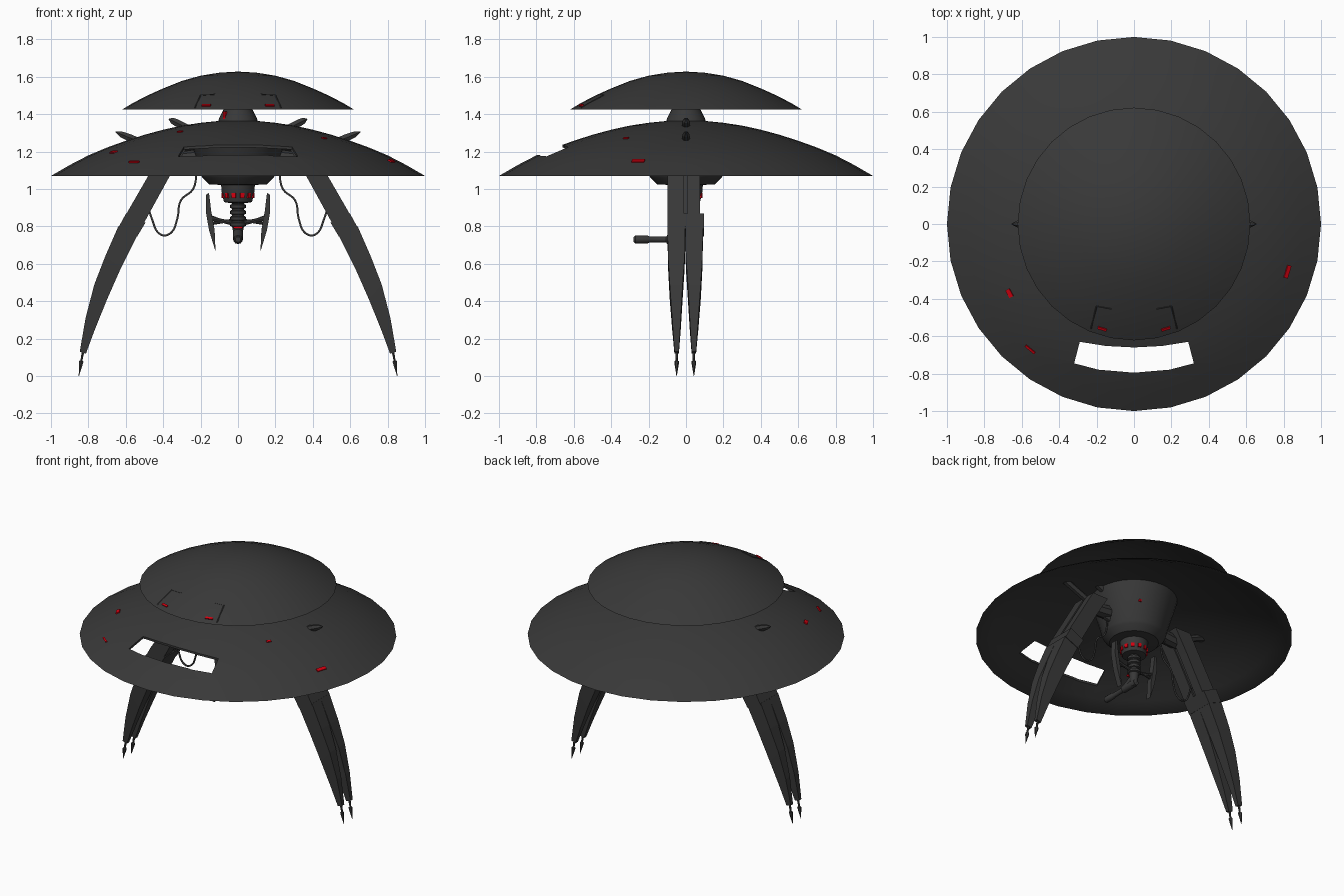
import bpy, bmesh, math
from mathutils import Vector, Matrix

if "Cube" in bpy.data.objects:
    bpy.data.objects.remove(bpy.data.objects["Cube"])


def material(name, col):
    m = bpy.data.materials.new(name)
    m.diffuse_color = (*col, 1)
    m.use_nodes = True
    m.node_tree.nodes["Principled BSDF"].inputs["Base Color"].default_value = m.diffuse_color
    return m


DARK = material("dark_metal", (0.04, 0.04, 0.04))
RED = material("red_light", (0.65, 0.0, 0.005))


def finish(bm, name, mat=DARK, smooth=False):
    bmesh.ops.recalc_face_normals(bm, faces=bm.faces)
    me = bpy.data.meshes.new(name)
    bm.to_mesh(me)
    bm.free()
    ob = bpy.data.objects.new(name, me)
    bpy.context.collection.objects.link(ob)
    me.materials.append(mat)
    if smooth:
        bpy.ops.object.select_all(action='DESELECT')
        ob.select_set(True)
        bpy.context.view_layer.objects.active = ob
        bpy.ops.object.shade_smooth_by_angle(angle=math.radians(35))
    return ob


def loft(name, rings, mat=DARK, smooth=False):
    """Skin closed rings of equal point count and cap both ends."""
    bm = bmesh.new()
    vs = [[bm.verts.new(p) for p in r] for r in rings]
    n = len(rings[0])
    for a, b in zip(vs, vs[1:]):
        for i in range(n):
            j = (i + 1) % n
            bm.faces.new((a[i], a[j], b[j], b[i]))
    bm.faces.new(vs[0])
    bm.faces.new(vs[-1])
    bmesh.ops.remove_doubles(bm, verts=bm.verts, dist=1e-5)
    return finish(bm, name, mat, smooth)


def spindle(name, a, b, prof, n=12, mat=DARK):
    """Turned part from a to b; prof holds (fraction along, radius)."""
    a, b = Vector(a), Vector(b)
    q = (b - a).to_track_quat('Z', 'Y')
    rings = [[a + (b - a) * t + q @ Vector((max(r, 1e-3) * math.cos(2 * math.pi * i / n),
              max(r, 1e-3) * math.sin(2 * math.pi * i / n), 0)) for i in range(n)] for t, r in prof]
    return loft(name, rings, mat, n > 8)


def turned(name, prof, n=32):
    return spindle(name, (0, 0, 0), (0, 0, 1), [(z, r) for r, z in prof], n)


def cable(name, pts, r):
    cu = bpy.data.curves.new(name, 'CURVE')
    cu.dimensions = '3D'
    cu.bevel_depth = r
    cu.bevel_resolution = 1
    cu.resolution_u = 5
    sp = cu.splines.new('BEZIER')
    sp.bezier_points.add(len(pts) - 1)
    for bp, p in zip(sp.bezier_points, pts):
        bp.co = p
        bp.handle_left_type = bp.handle_right_type = 'AUTO'
    ob = bpy.data.objects.new(name, cu)
    bpy.context.collection.objects.link(ob)
    cu.materials.append(DARK)


def box(name, loc, size, rot=Matrix.Identity(4), mat=RED):
    bm = bmesh.new()
    bmesh.ops.create_cube(bm, size=1, matrix=Matrix.Translation(loc) @ rot @ Matrix.Diagonal((*size, 1)))
    return finish(bm, name, mat)


MAIN = [(1.0, 1.07), (.9, 1.128), (.8, 1.18), (.7, 1.222), (.6, 1.258), (.5, 1.29),
        (.4, 1.317), (.3, 1.339), (.2, 1.354), (.1, 1.364), (0, 1.367)]
TOP = [(.622, 1.424), (.56, 1.461), (.48, 1.502), (.4, 1.538), (.3, 1.578),
       (.2, 1.606), (.1, 1.622), (0, 1.628)]


def height(prof, r):
    for (r0, z0), (r1, z1) in zip(prof, prof[1:]):
        if r1 <= r <= r0:
            return z0 + (z1 - z0) * (r - r0) / (r1 - r0)


def shell(name, prof):
    """Thin open dome."""
    under = [(max(r - .006, 0), z - .012) for r, z in reversed(prof)]
    under[-1] = (prof[0][0] - .012, prof[0][1])
    n = 32
    bm = bmesh.new()
    rings = [[bm.verts.new((r * math.sin(2 * math.pi * i / n), r * math.cos(2 * math.pi * i / n), z))
              for i in range(n)] for r, z in prof + under]
    for a, b in zip(rings, rings[1:] + rings[:1]):
        for i in range(n):
            j = (i + 1) % n
            if a is rings[len(prof) - 1]:
                continue
            bm.faces.new((a[i], a[j], b[j], b[i]))
    bmesh.ops.remove_doubles(bm, verts=bm.verts, dist=1e-5)
    return finish(bm, name, DARK, True)


# Main disc with the front window cut out
disc = shell("main_disc", MAIN)
plan = [(-.32, -.745), (-.19, -.779), (0, -.795), (.19, -.779), (.32, -.745),
        (.29, -.63), (.15, -.652), (0, -.66), (-.15, -.652), (-.29, -.63)]
cutter = loft("window_cutter", [[(x, y, z) for x, y in plan] for z in (1.0, 1.4)])
cutter.hide_render = True
mod = disc.modifiers.new("window", 'BOOLEAN')
mod.operation, mod.solver, mod.object = 'DIFFERENCE', 'EXACT', cutter
bpy.context.view_layer.objects.active = disc
bpy.ops.object.modifier_apply(modifier=mod.name)
bpy.data.objects.remove(cutter)

# Upper dome and neck
shell("upper_dome", TOP)
turned("neck", [(.108, 1.355), (.1, 1.38), (.077, 1.425), (.06, 1.5), (.06, 1.615)], 24)

# Hull core under the disc, and the ringed stem
turned("hull_core", [(.275, 1.335), (.2, 1.075), (.19, 1.06), (.155, 1.025), (.09, 1.022),
                     (.088, .985), (.075, .93), (.045, .925)])
stem = [(.04, .935)]
for k in range(4):
    z = .915 - k * .032
    stem += [(.032, z + .006), (.042, z), (.042, z - .016), (.032, z - .02)]
turned("stem", stem + [(.028, .78), (.024, .735), (.015, .71)], 16)

# Forward gun barrel
spindle("gun_barrel", (0, .02, .73), (0, -.28, .73),
        [(0, .02), (.1, .024), (.4, .024), (.42, .016), (.72, .016), (.75, .021), (.97, .021), (1, .014)])
spindle("gun_elbow", (0, 0, .77), (0, -.08, .73), [(0, .026), (1, .026)])


# Lights
def lamp(prof, x, y, tangent, radial):
    r = math.hypot(x, y)
    slope = (height(prof, r - .03) - height(prof, r + .03)) / .06
    nrm = Vector((x / r * slope, y / r * slope, 1)).normalized()
    tan = Vector((-y, x, 0)).normalized()
    rot = Matrix((tan, nrm.cross(tan), nrm)).transposed().to_4x4()
    box("dome_light", (x, y, height(prof, r)), (tangent, radial, .012), rot)


for x, y, t, r in [(-.665, -.37, .045, .025), (-.555, -.67, .065, .012),
                   (.82, -.255, .07, .022), (-.31, -.32, .03, .015), (.46, -.32, .03, .015)]:
    lamp(MAIN, x, y, t, r)
for s in (-1, 1):
    lamp(TOP, s * .17, -.56, .05, .014)
for i in range(12):
    a = 2 * math.pi * (i + .5) / 12
    box("core_light", (.083 * math.cos(a), .083 * math.sin(a), .965), (.012, .022, .025),
        Matrix.Rotation(a, 4, 'Z'))
box("neck_light", (-.07, -.062, 1.395), (.016, .016, .04), Matrix.Rotation(.8, 4, 'Z'))
box("stem_light", (0, -.036, .795), (.05, .012, .01))
box("hull_light", (.12, .2, 1.2), (.015, .02, .015))

for s in (-1, 1):
    # Raised eyebrow seams on the upper dome
    seam = [(.23, -.56), (.2, -.44), (.12, -.455)]
    for (x0, y0), (x1, y1) in zip(seam, seam[1:]):
        spindle("dome_seam", (s * x0, y0, height(TOP, math.hypot(x0, y0))),
                (s * x1, y1, height(TOP, math.hypot(x1, y1))), [(0, .004), (1, .004)], 4)

    # Struts running from the core out through the disc
    for a, b in [((.2, 1.12), (.655, 1.305)), ((.12, 1.25), (.37, 1.375))]:
        spindle("strut", (s * a[0], 0, a[1]), (s * b[0], 0, b[1]),
                [(0, .022), (.85, .022), (.93, .018), (1, .002)], 6)

    # Upper leg: two plates round a thin core, then the knee
    def leg_part(name, secs):
        loft(name, [[(s * o[0], y0, o[1]), (s * i[0], y0, i[1]),
                     (s * i[0], y1, i[1]), (s * o[0], y1, o[1])] for o, i, y0, y1 in secs])

    for y0, y1 in [(-.1, -.012), (.008, .075)]:
        leg_part("upper_leg_plate", [((.40, 1.21), (.28, 1.21), y0, y1), ((.48, 1.07), (.37, 1.06), y0, y1),
                                     ((.63, .81), (.535, .76), y0, y1)])
    leg_part("upper_leg_core", [((.39, 1.2), (.3, 1.2), -.02, .02), ((.62, .8), (.545, .77), -.02, .02)])
    leg_part("knee", [((.598, .87), (.495, .82), -.1, .095), ((.642, .79), (.54, .745), -.1, .095)])
    spindle("hip_arm", (s * .15, 0, 1.17), (s * .38, 0, 1.15), [(0, .05), (1, .04)], 8)

    # Lower leg: two tapering prongs with spear tips
    for p in (-1, 1):
        leg_part("lower_leg_prong", [(o, i, p * a - .004, p * b - .004) for o, i, a, b in [
            ((.64, .80), (.54, .75), .095, .0), ((.71, .64), (.625, .58), .092, .003),
            ((.768, .49), (.70, .41), .083, .014), ((.815, .31), (.765, .25), .07, .024),
            ((.846, .13), (.813, .12), .058, .034)]])
        spindle("leg_tip", (s * .828, p * .046 - .004, .135), (s * .851, p * .046 - .004, 0),
                [(0, .008), (.38, .006), (.42, .013), (.55, .011), (1, .001)], 6)

    # Hanging cables
    cable("cable", [(s * x, 0, z) for x, z in [(.22, 1.1), (.24, 1.0), (.305, .94), (.325, .84),
          (.36, .765), (.41, .755), (.46, .84), (.48, .93), (.47, 1.0)]], .006)

    # Side pincers and their arms
    edge = [(.155, .98), (.17, .97), (.172, .88), (.155, .78), (.12, .665), (.125, .78), (.143, .88)]
    loft("pincer", [[(s * x, y, z) for x, z in edge] for y in (-.02, .02)])
    spindle("pincer_arm", (s * .02, 0, .815), (s * .15, 0, .845), [(0, .012), (.6, .01), (1, .016)], 8)
    spindle("pincer_brace", (s * .02, 0, .835), (s * .14, 0, .815), [(0, .008), (1, .008)], 8)
